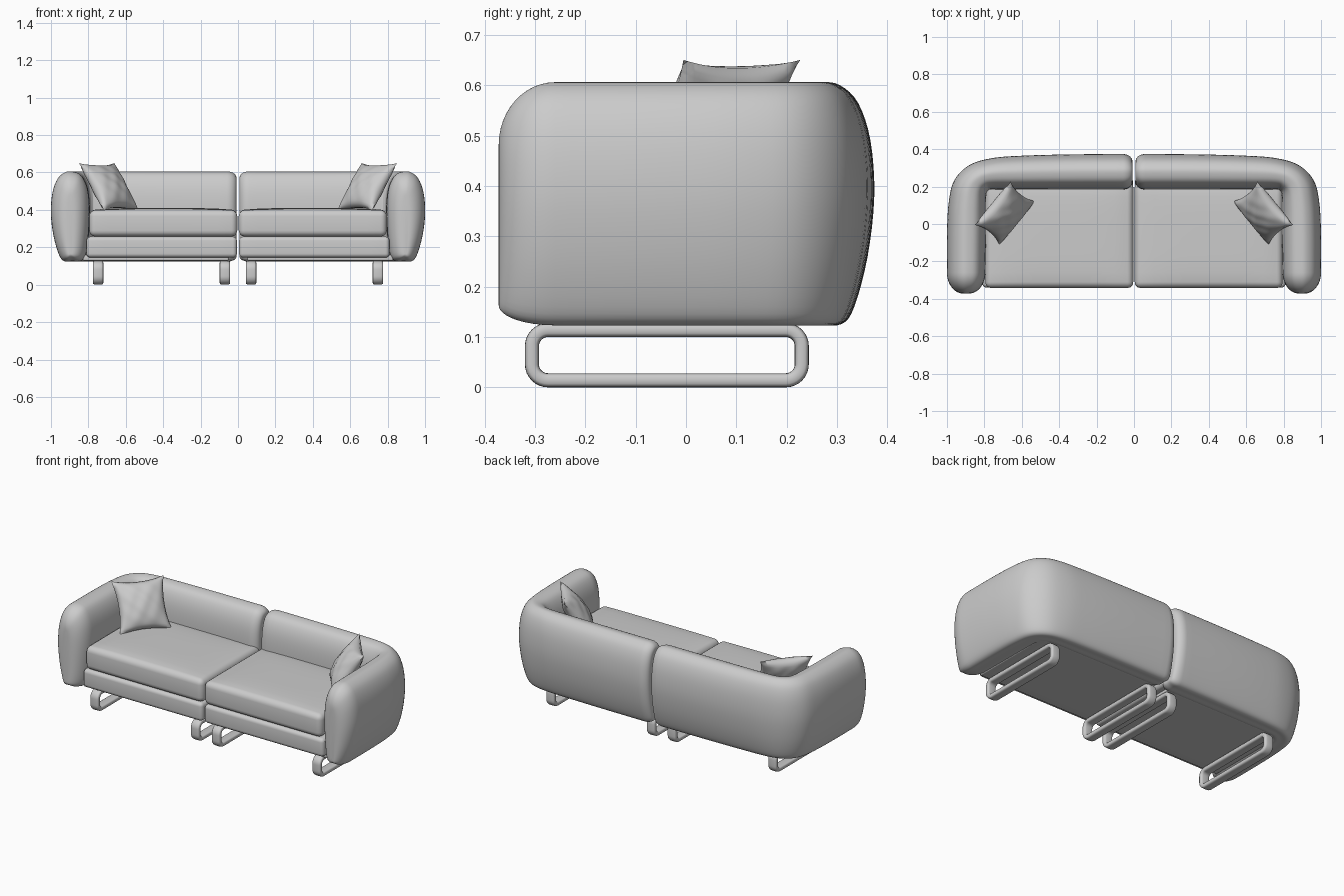
import bpy, bmesh, math
from mathutils import Vector

cube = bpy.data.objects.get("Cube")
if cube:
    bpy.data.objects.remove(cube, do_unlink=True)

grey = bpy.data.materials.new("plain grey")
grey.use_nodes = True
grey.diffuse_color = (0.6, 0.6, 0.6, 1)
grey.node_tree.nodes["Principled BSDF"].inputs["Base Color"].default_value = (0.6, 0.6, 0.6, 1)


def finish(name, bm, angle=50):
    """Turn a bmesh of the left half into a mirrored, smooth object."""
    bmesh.ops.recalc_face_normals(bm, faces=bm.faces)
    mesh = bpy.data.meshes.new(name)
    bm.to_mesh(mesh)
    bm.free()
    mesh.materials.append(grey)
    ob = bpy.data.objects.new(name, mesh)
    bpy.context.collection.objects.link(ob)
    bpy.ops.object.select_all(action='DESELECT')
    ob.select_set(True)
    bpy.context.view_layer.objects.active = ob
    bpy.ops.object.shade_smooth_by_angle(angle=math.radians(angle))
    mirror = ob.modifiers.new("Mirror", 'MIRROR')
    mirror.use_mirror_merge = False


def spline(pts, steps, closed=False):
    """Smooth curve through a few points."""
    pts = [Vector(p) for p in pts]
    n = len(pts)
    pick = (lambda i: pts[i % n]) if closed else (lambda i: pts[max(0, min(n - 1, i))])
    out = []
    for i in range(n if closed else n - 1):
        a, b, c, d = (pick(i + k) for k in (-1, 0, 1, 2))
        for s in range(steps):
            t = s / steps
            out.append(0.5 * (2 * b + (c - a) * t + (2 * a - 5 * b + 4 * c - d) * t * t
                              + (3 * b - a - 3 * c + d) * t ** 3))
    return out if closed else out + [pts[-1]]


def skin(bm, rings, loop=False):
    """Bridge equal rings, capping the ends unless they form a loop."""
    rows = [[bm.verts.new(p) for p in r] for r in rings]
    pairs = list(zip(rows, rows[1:])) + ([(rows[-1], rows[0])] if loop else [])
    for a, b in pairs:
        for i in range(len(a)):
            j = (i + 1) % len(a)
            bm.faces.new((a[i], a[j], b[j], b[i]))
    if not loop:
        bm.faces.new(rows[0])
        bm.faces.new(rows[-1])


def rounded_box(name, lo, hi, radius, crown=0):
    bm = bmesh.new()
    bmesh.ops.create_cube(bm, size=1)
    lo, hi = Vector(lo), Vector(hi)
    mid, size = (lo + hi) / 2, hi - lo
    for v in bm.verts:
        v.co = mid + v.co * size
    bmesh.ops.bevel(bm, geom=bm.edges[:], offset=radius, segments=5, profile=0.5,
                    affect='EDGES', clamp_overlap=True)
    spans = [e for e in bm.edges if e.calc_length() > 0.2]
    bmesh.ops.subdivide_edges(bm, edges=spans, cuts=9, use_grid_fill=True)
    for v in bm.verts:
        px, py, pz = (2 * d / s for d, s in zip(v.co - mid, size))
        if pz > 0:
            v.co.z += crown * pz * (1 - px ** 4) * (1 - py ** 4)
    finish(name, bm)


# Wrapping back and arm: section is (across from inside to outside, height)
section = spline([(0.22, 0.127), (0.45, 0.125), (0.66, 0.126), (0.79, 0.16), (0.93, 0.26),
                  (1, 0.38), (0.96, 0.49), (0.83, 0.565), (0.64, 0.6), (0.45, 0.605),
                  (0.22, 0.585), (0.06, 0.52), (0, 0.42), (0.02, 0.28), (0.09, 0.16)], 4, True)
outer = spline([(0.06, 0.374), (0.35, 0.372), (0.6, 0.365), (0.76, 0.352), (0.88, 0.315),
                (0.96, 0.235), (0.99, 0.12), (1, -0.05), (1, -0.26)], 5)
inner = spline([(0.06, 0.185), (0.35, 0.185), (0.6, 0.185), (0.755, 0.185), (0.78, 0.178),
                (0.79, 0.155), (0.792, 0.08), (0.792, -0.05), (0.795, -0.26)], 5)


def ring(a, b, wide=1, tall=1, pivot=0.27):
    return [(*a.lerp(b, 0.5 + (p.x - 0.5) * wide), pivot + (p.y - pivot) * tall)
            for p in section]


def end_rings(a, b, reach, narrow, lower, pivot, steps):
    """Rings that round off an open end."""
    out = []
    for k in range(steps + 1):
        ang = k / steps * math.pi / 2
        drop = 1 - math.cos(ang)
        shift = Vector(reach) * math.sin(ang)
        out.append(ring(a + shift, b + shift, 1 - narrow * drop, 1 - lower * drop, pivot))
    return out


# Tight rounding at the middle seam, full rounding at the front of the arm
rings = end_rings(inner[0], outer[0], (-0.052, 0), 0.42, 0.13, 0.33, 9)[::-1]
rings += [ring(a, b) for a, b in zip(inner[1:-1], outer[1:-1])]
rings += end_rings(inner[-1], outer[-1], (0, -0.112), 0.85, 0.34, 0.24, 12)
bm = bmesh.new()
skin(bm, rings)
finish("back_and_arms", bm, 80)

# Seat, base and underside panel
rounded_box("seat_cushions", (0.004, -0.342, 0.258), (0.795, 0.23, 0.398), 0.032, 0.012)
rounded_box("seat_bases", (0.006, -0.34, 0.145), (0.81, 0.25, 0.257), 0.022)
rounded_box("underside_panels", (0.05, -0.3, 0.128), (0.83, 0.27, 0.16), 0.008)


# Sled legs: flat rounded tube run around a rounded rectangle
def sled_legs(name, x):
    bm = bmesh.new()
    y0, y1, z0, z1, r = -0.306, 0.23, 0.014, 0.114, 0.032
    corners = [(y1 - r, z1 - r), (y0 + r, z1 - r), (y0 + r, z0 + r), (y1 - r, z0 + r)]
    rings = []
    for q, (cy, cz) in enumerate(corners):
        for s in range(9):
            ang = (q + s / 8) * math.pi / 2
            d = Vector((0, math.cos(ang), math.sin(ang)))
            c = Vector((x, cy, cz)) + d * r
            loop = []
            for i in range(20):
                u = i / 20 * math.tau
                cu, su = math.cos(u), math.sin(u)
                across = math.copysign(abs(cu) ** 0.5, cu) * 0.028
                out = math.copysign(abs(su) ** 0.6, su) * 0.014
                loop.append(c + Vector((across, 0, 0)) + d * out)
            rings.append(loop)
    skin(bm, rings, True)
    finish(name, bm, 60)


sled_legs("inner_legs", 0.07)
sled_legs("outer_legs", 0.748)

# Throw pillows leaning in the corners
bm = bmesh.new()
centre = Vector((0.69, 0.058, 0.524))
side = Vector((-0.18, 0.22, 0)).normalized()
up = Vector((0.13, 0.105, 0.25)).normalized()
normal = side.cross(up).normalized()
n = 24
for face in (-1, 1):
    grid = []
    for i in range(n + 1):
        for j in range(n + 1):
            u, v = 2 * i / n - 1, 2 * j / n - 1
            puff = ((1 - u ** 2) * (1 - v ** 2)) ** 0.5
            wrinkle = 1 + 0.06 * math.sin(9 * u + 2 * v) * math.sin(7 * v)
            pu = 0.15 * u * (1 - 0.13 * (1 - v * v))
            pv = 0.152 * v * (1 - 0.13 * (1 - u * u))
            grid.append(bm.verts.new(centre + side * pu + up * pv
                                     + normal * face * 0.058 * puff * wrinkle))
    for i in range(n):
        for j in range(n):
            a = i * (n + 1) + j
            bm.faces.new((grid[a], grid[a + 1], grid[a + n + 2], grid[a + n + 1]))
bmesh.ops.remove_doubles(bm, verts=bm.verts, dist=0.0005)
finish("throw_pillows", bm, 70)
